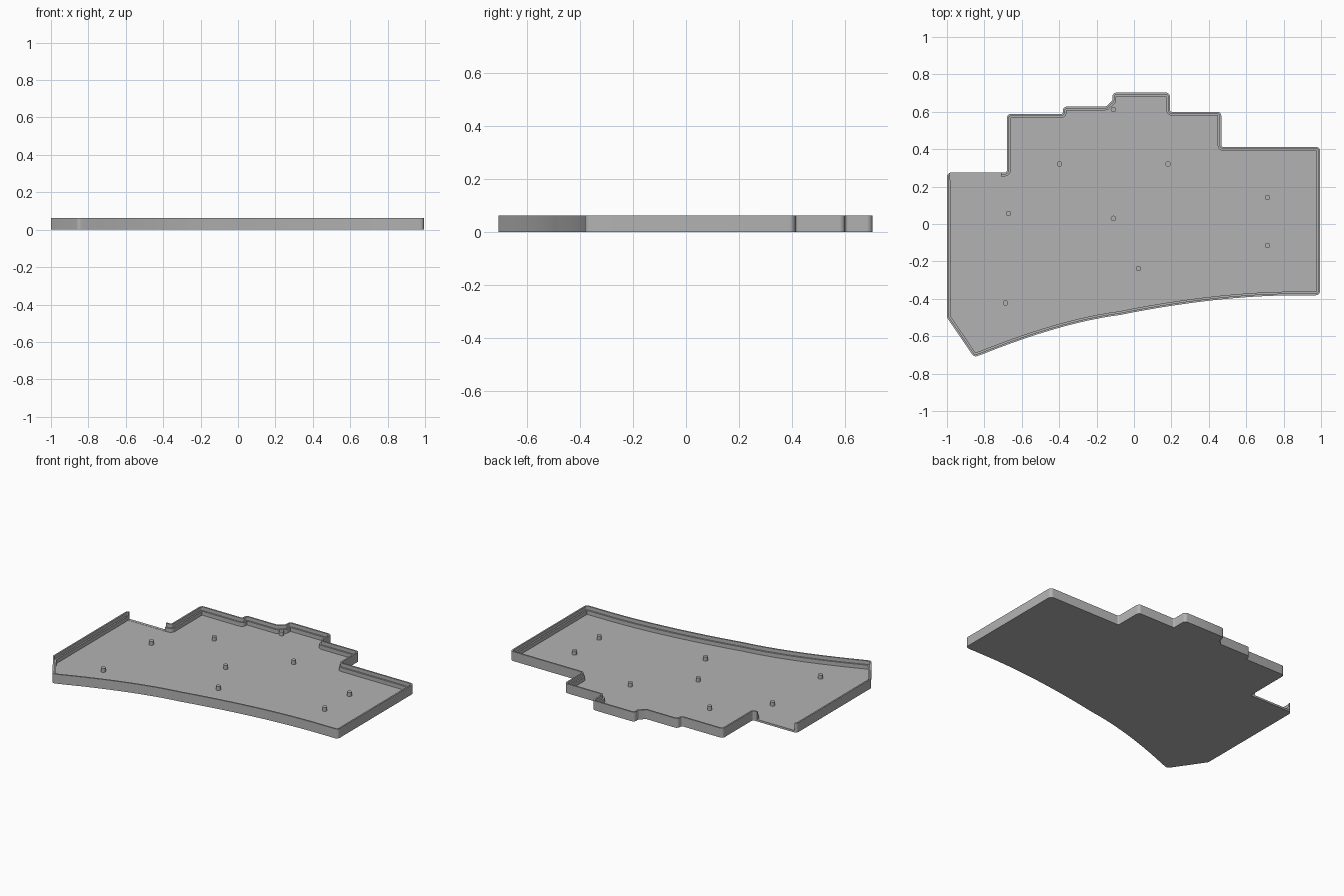
import bpy, bmesh, math
from mathutils import Vector

if "Cube" in bpy.data.objects:
    bpy.data.objects.remove(bpy.data.objects["Cube"])

HEIGHT, LEDGE, FLOOR = 0.062, 0.038, 0.012
LIP, WALL = 0.010, 0.020
CORNER_STEPS = 5

grey = bpy.data.materials.new("grey plastic")
grey.diffuse_color = (0.45, 0.45, 0.45, 1)
grey.use_nodes = True
grey.node_tree.nodes["Principled BSDF"].inputs["Base Color"].default_value = grey.diffuse_color


def bezier(a, b, c, n):
    """Points of a quadratic curve from a to c, pulled towards b."""
    a, b, c = Vector(a), Vector(b), Vector(c)
    return [a * (1 - t) ** 2 + b * 2 * t * (1 - t) + c * t * t
            for t in (i / n for i in range(n + 1))]


# Clockwise outline: stepped back edge, right side, swept front edge, left side
back = [(-1, .275), (-.68, .275), (-.68, .588), (-.38, .588), (-.38, .628),
        (-.15, .628), (-.115, .66), (-.115, .703), (.192, .703), (.192, .60),
        (.467, .60), (.467, .412), (.995, .412), (.995, -.381)]
front = (bezier((.8, -.382), (.405, -.390), (-.08, -.487), 12)
         + bezier((-.08, -.487), (-.387, -.527), (-.81, -.696), 12)[1:])
left = [(-.855, -.712), (-1, -.50)]
outline = [Vector(p) for p in back] + front + [Vector(p) for p in left]


def ring(inset):
    """Inset the outline and round its corners, always with the same point count."""
    n, points = len(outline), []
    for i, p in enumerate(outline):
        d0 = (p - outline[i - 1]).normalized()
        d1 = (outline[(i + 1) % n] - p).normalized()
        n0, n1 = Vector((d0.y, -d0.x)), Vector((d1.y, -d1.x))
        q = p + (n0 + n1) * inset / (1 + n0.dot(n1))
        turn = d0.x * d1.y - d0.y * d1.x
        angle = math.acos(max(-1, min(1, d0.dot(d1))))
        if angle < 0.25:
            points.append(q)
            continue
        radius = 0.01 + inset if turn > 0 else max(0.022 - inset, 0.003)
        reach = radius * math.tan(angle / 2)
        start = q - d0 * reach
        centre = start + (n0 if turn < 0 else -n0) * radius
        arm = start - centre
        for k in range(CORNER_STEPS + 1):
            a = math.copysign(angle, turn) * k / CORNER_STEPS
            points.append(centre + Vector((arm.x * math.cos(a) - arm.y * math.sin(a),
                                           arm.x * math.sin(a) + arm.y * math.cos(a))))
    return points


def finish(name, bm):
    bmesh.ops.recalc_face_normals(bm, faces=bm.faces)
    mesh = bpy.data.meshes.new(name)
    bm.to_mesh(mesh)
    bm.free()
    mesh.materials.append(grey)
    ob = bpy.data.objects.new(name, mesh)
    bpy.context.collection.objects.link(ob)
    return ob


def smooth(ob):
    bpy.ops.object.select_all(action='DESELECT')
    ob.select_set(True)
    bpy.context.view_layer.objects.active = ob
    bpy.ops.object.shade_smooth_by_angle(angle=math.radians(30))


# Tray: underside, outer wall, lip, inner ledge and floor as one closed shell
bm = bmesh.new()
layers = [(0, 0), (0, HEIGHT), (LIP, HEIGHT), (LIP, LEDGE), (WALL, LEDGE), (WALL, FLOOR)]
loops = [[bm.verts.new((p.x, p.y, z)) for p in ring(inset)] for inset, z in layers]
for a, b in zip(loops, loops[1:]):
    for i in range(len(a)):
        bm.faces.new((a[i - 1], a[i], b[i], b[i - 1]))
bm.faces.new(loops[0])
bm.faces.new(loops[-1])
tray = finish("tray", bm)

# Opening in the left part of the back wall
bm = bmesh.new()
bmesh.ops.create_cube(bm, size=1)
for v in bm.verts:
    v.co = (-.848 + v.co.x * .272, .275 + v.co.y * .08, .0565 + v.co.z * .087)
cutter = finish("opening_cutter", bm)
cutter.hide_render = True
cut = tray.modifiers.new("opening", 'BOOLEAN')
cut.operation, cut.solver, cut.object = 'DIFFERENCE', 'EXACT', cutter
bpy.context.view_layer.objects.active = tray
bpy.ops.object.modifier_apply(modifier=cut.name)
bpy.data.objects.remove(cutter)
smooth(tray)

# Support pins standing on the floor
pins = [(-.11, .612), (-.398, .321), (.182, .321), (-.671, .056), (-.11, .03),
        (.714, .142), (.714, -.115), (.024, -.238), (-.687, -.422)]
for i, (x, y) in enumerate(pins):
    bm = bmesh.new()
    bmesh.ops.create_cone(bm, cap_ends=True, segments=24, radius1=.0145, radius2=.0145,
                          depth=LEDGE - FLOOR + .004)
    pin = finish(f"support_pin_{i + 1}", bm)
    pin.location = (x, y, (LEDGE + FLOOR - .004) / 2)
    smooth(pin)
